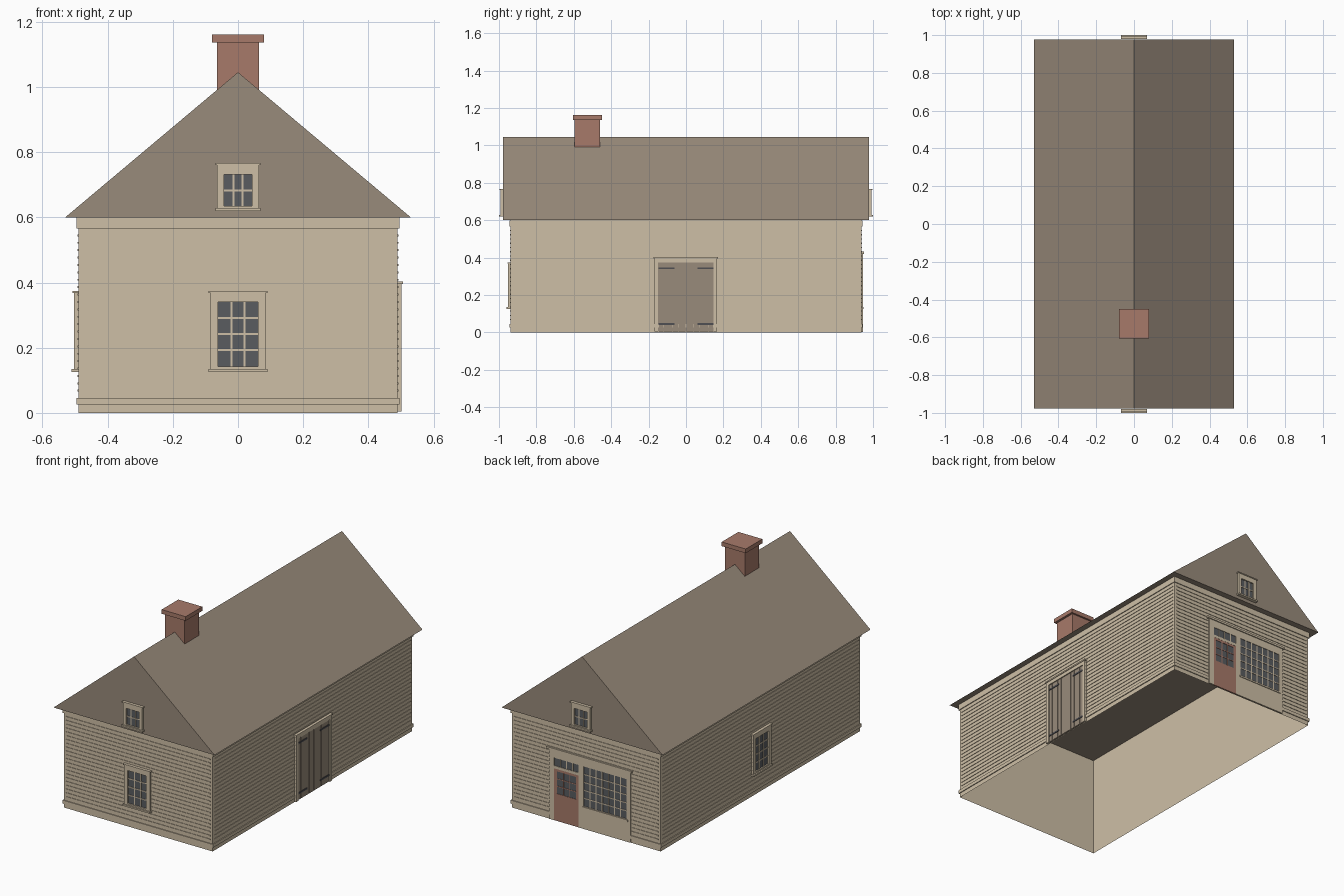
import bpy
import bmesh
from mathutils import Vector

cube = bpy.data.objects.get("Cube")
if cube:
    bpy.data.objects.remove(cube, do_unlink=True)


def material(name, *rgb):
    lin = [((c / 255 + 0.055) / 1.055) ** 2.4 for c in rgb]
    m = bpy.data.materials.new(name)
    m.use_nodes = True
    m.diffuse_color = (*lin, 1)
    bsdf = m.node_tree.nodes["Principled BSDF"]
    bsdf.inputs["Base Color"].default_value = (*lin, 1)
    bsdf.inputs["Roughness"].default_value = 0.9
    return m


BEIGE = material("beige paint", 206, 191, 166)
TAUPE = material("weathered taupe", 153, 139, 123)
BRICK = material("brick red", 167, 122, 106)
GLASS = material("dark glass", 90, 92, 96)
IRON = material("dark iron", 78, 78, 82)

W, H = 0.489, 0.937      # half width and half length of the walls
GABLE = 0.978            # half length of the roof
EAVE, RIDGE = 0.6, 1.045


def finish(name, bm, mat):
    bmesh.ops.recalc_face_normals(bm, faces=bm.faces)
    mesh = bpy.data.meshes.new(name)
    bm.to_mesh(mesh)
    bm.free()
    mesh.materials.append(mat)
    obj = bpy.data.objects.new(name, mesh)
    bpy.context.collection.objects.link(obj)
    return obj


def add_box(bm, lo, hi):
    lo, hi = Vector(lo), Vector(hi)
    verts = bmesh.ops.create_cube(bm, size=1)["verts"]
    for v in verts:
        v.co = Vector(((lo[i] + hi[i]) / 2 + v.co[i] * (hi[i] - lo[i])) for i in range(3))
    return verts


# Wall coordinates: u runs along the wall to the viewer's right, d points outward
PLACE = {
    "front": lambda u, d: (u, -H - d),
    "back": lambda u, d: (-u, H + d),
    "left": lambda u, d: (W + d, u),
    "right": lambda u, d: (-W - d, -u),
    "front_gable": lambda u, d: (u, -GABLE - d),
    "back_gable": lambda u, d: (-u, GABLE + d),
}


def plates(name, side, mat, boxes):
    """Boxes (u0, u1, z0, z1, depth) fixed to one wall, joined as one part."""
    bm = bmesh.new()
    for u0, u1, z0, z1, depth in boxes:
        a, b = PLACE[side](u0, 0.001), PLACE[side](u1, depth)
        add_box(bm, (min(a[0], b[0]), min(a[1], b[1]), z0),
                (max(a[0], b[0]), max(a[1], b[1]), z1))
    return finish(f"{side}_{name}", bm, mat)


def casing(u0, u1, z0, z1, g0, g1, h0, h1, d):
    """Four boards around the opening g0..g1, h0..h1."""
    return [(u0, g0, z0, z1, d), (g1, u1, z0, z1, d),
            (g0, g1, z0, h0, d), (g0, g1, h1, z1, d)]


def bars(u0, u1, z0, z1, cols, rows, w=0.006, d=0.009):
    """Glazing bars dividing a pane."""
    out = []
    for i in range(1, cols):
        u = u0 + (u1 - u0) * i / cols
        out.append((u - w / 2, u + w / 2, z0, z1, d))
    for j in range(1, rows):
        z = z0 + (z1 - z0) * j / rows
        out.append((u0, u1, z - w / 2, z + w / 2, d))
    return out


def window(side, half, z0, z1, g, h0, h1, rows):
    frame = casing(-half, half, z0, z1, -g, g, h0, h1, 0.014)
    lip = half + 0.005
    frame += [(-lip, lip, z0 - 0.004, z0 + 0.005, 0.022),
              (-lip, lip, z1 - 0.003, z1 + 0.003, 0.018)]
    plates("window_frame", side, BEIGE, frame)
    plates("window_bars", side, BEIGE, bars(-g, g, h0, h1, 3, rows))
    plates("window_glass", side, GLASS, [(-g, g, h0, h1, 0.006)])


# Walls, open below
bm = bmesh.new()
add_box(bm, (-W, -H, 0), (W, H, EAVE))
bmesh.ops.delete(bm, geom=[f for f in bm.faces if abs(f.normal.z) > 0.5], context="FACES")
finish("walls", bm, BEIGE)

# Clapboard lips, frieze and water table on each wall
for side, half in (("front", W), ("back", W), ("left", H), ("right", H)):
    lips = [(-half + 0.014, half - 0.014, z, z + 0.006, 0.004)
            for z in (0.065 + 0.0227 * i for i in range(22))]
    plates("siding", side, BEIGE, lips)
    edge = half + 0.006
    plates("trim", side, BEIGE, [(-edge, edge, 0.565, EAVE - 0.001, 0.006),
                                 (-edge, edge, 0.025, 0.045, 0.006)])

# Roof: a closed prism
bm = bmesh.new()
section = [bm.verts.new(p) for p in ((-0.53, -GABLE, EAVE), (0.53, -GABLE, EAVE), (0, -GABLE, RIDGE))]
face = bm.faces.new(section)
ext = bmesh.ops.extrude_face_region(bm, geom=[face], use_keep_orig=True)
for v in ext["geom"]:
    if isinstance(v, bmesh.types.BMVert):
        v.co.y = GABLE
finish("roof", bm, TAUPE)

# Chimney
bm = bmesh.new()
add_box(bm, (-0.065, -0.595, 0.9), (0.065, -0.46, 1.136))
add_box(bm, (-0.079, -0.605, 1.136), (0.079, -0.449, 1.161))
finish("chimney", bm, BRICK)

# Windows
for side in ("front", "right"):
    window(side, 0.085, 0.13, 0.371, 0.061, 0.143, 0.34, 4)
for side in ("front_gable", "back_gable"):
    window(side, 0.064, 0.623, 0.763, 0.043, 0.634, 0.731, 2)

# Barn doors with strap hinges
plates("barn_frame", "left", BEIGE, [
    (-0.169, -0.149, 0.004, 0.398, 0.013), (0.147, 0.167, 0.004, 0.398, 0.013),
    (-0.149, 0.147, 0.374, 0.398, 0.013), (-0.174, 0.172, 0.395, 0.403, 0.017)])
plates("barn_backing", "left", TAUPE, [(-0.149, 0.147, 0.004, 0.374, 0.006)])
seams = [-0.147, -0.121, -0.072, -0.041, 0, 0.041, 0.072, 0.121, 0.147]
plates("barn_planks", "left", TAUPE, [
    (a + 0.0015, b - 0.0015, 0.006, 0.372, 0.009) for a, b in zip(seams, seams[1:])])
plates("barn_hinges", "left", IRON, [
    (u, u + 0.085, z, z + 0.01, 0.012) for u in (-0.147, 0.062) for z in (0.04, 0.338)])

# Shop front: surround, cornice and sill
plates("shop_surround", "back", BEIGE, [
    (-0.24, -0.208, 0.003, 0.42, 0.008), (-0.208, 0.296, 0.375, 0.42, 0.008),
    (-0.045, -0.012, 0.003, 0.375, 0.008), (-0.012, 0.27, 0.003, 0.138, 0.008),
    (0.27, 0.296, 0.003, 0.375, 0.008), (-0.208, -0.045, 0.312, 0.328, 0.008),
    (-0.255, 0.305, 0.42, 0.432, 0.014), (-0.02, 0.28, 0.125, 0.135, 0.012)])
plates("shop_glass", "back", GLASS, [
    (-0.012, 0.27, 0.138, 0.375, 0.005), (-0.208, -0.045, 0.328, 0.375, 0.005)])
plates("shop_bars", "back", BEIGE,
       bars(-0.012, 0.27, 0.138, 0.375, 7, 5, d=0.007)
       + bars(-0.208, -0.045, 0.328, 0.375, 4, 1, d=0.007))

# Shop door, glazed above
plates("door", "back", BRICK,
       casing(-0.208, -0.045, 0.003, 0.312, -0.19, -0.063, 0.165, 0.298, 0.007))
plates("door_glass", "back", GLASS, [(-0.19, -0.063, 0.165, 0.298, 0.005)])
plates("door_bars", "back", BRICK, bars(-0.19, -0.063, 0.165, 0.298, 3, 3, 0.005, 0.007))
